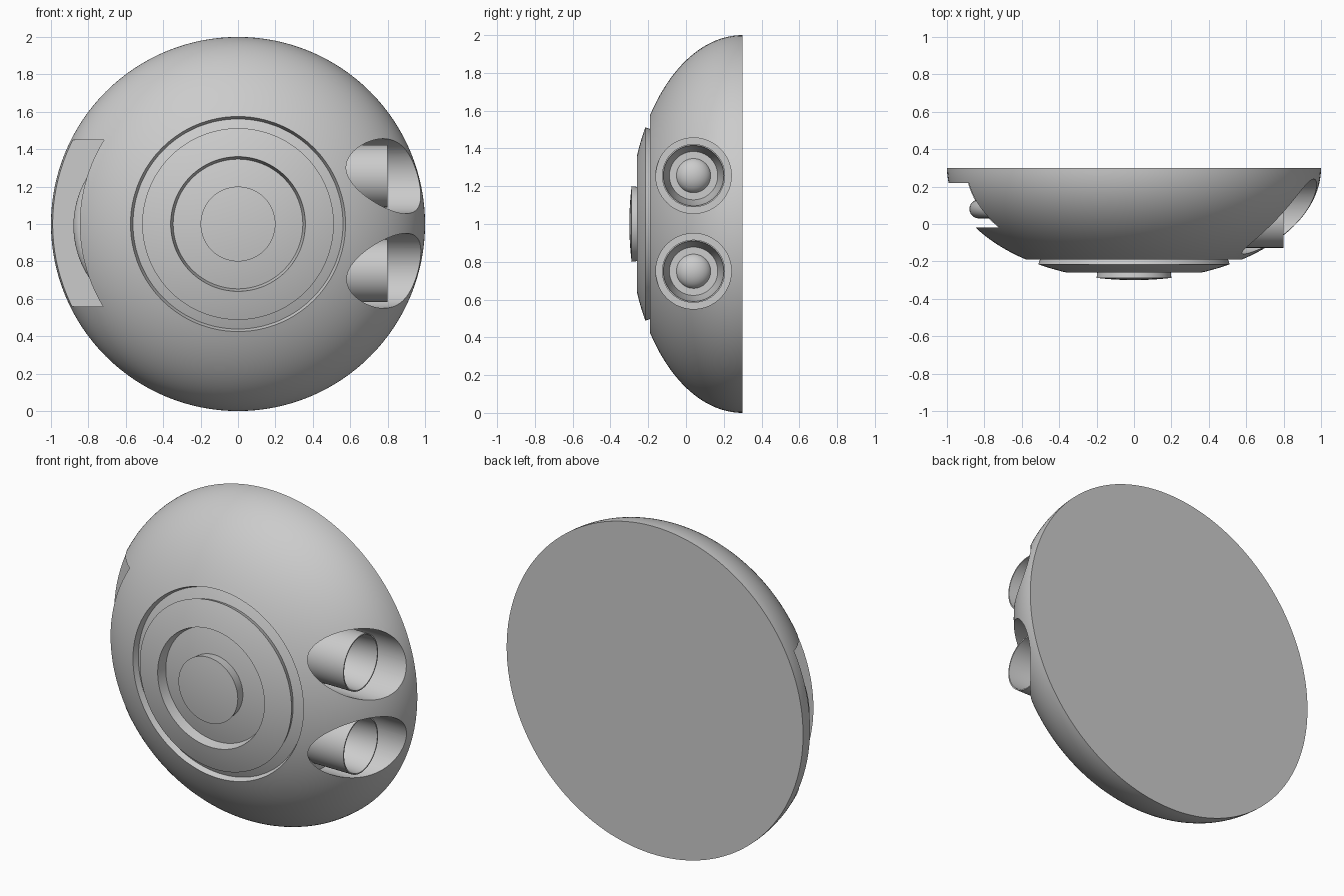
import bpy, bmesh, math
from mathutils import Vector, Matrix

if "Cube" in bpy.data.objects:
    bpy.data.objects.remove(bpy.data.objects["Cube"])


def finish(name, bm):
    bmesh.ops.remove_doubles(bm, verts=bm.verts, dist=1e-5)
    bmesh.ops.recalc_face_normals(bm, faces=bm.faces)
    me = bpy.data.meshes.new(name)
    bm.to_mesh(me)
    bm.free()
    ob = bpy.data.objects.new(name, me)
    bpy.context.collection.objects.link(ob)
    return ob


def lathe(name, profile, axis, center=(0, 0, 0), steps=96):
    """Revolve (radius, height) points around the x or y axis."""
    bm = bmesh.new()
    c = Vector(center)
    ax = Vector((1, 0, 0)) if axis == 'x' else Vector((0, 1, 0))
    vs = [bm.verts.new(c + ax * h + Vector((0, 0, r))) for r, h in profile]
    es = [bm.edges.new(p) for p in zip(vs, vs[1:])]
    bmesh.ops.spin(bm, geom=vs + es, cent=c, axis=ax, angle=math.tau,
                   steps=steps, use_duplicate=False)
    return finish(name, bm)


def select(ob):
    bpy.ops.object.select_all(action='DESELECT')
    ob.select_set(True)
    bpy.context.view_layer.objects.active = ob


def smooth(ob):
    select(ob)
    bpy.ops.object.shade_smooth_by_angle(angle=math.radians(30))


def cut(ob, cutter):
    cutter.hide_render = True
    m = ob.modifiers.new("cut", 'BOOLEAN')
    m.operation, m.solver, m.object = 'DIFFERENCE', 'EXACT', cutter
    select(ob)
    bpy.ops.object.modifier_apply(modifier=m.name)
    bpy.data.objects.remove(cutter)


def shell(r0, r1, n, depth=0.0):
    """Points on the flattened dome, optionally sunk along its normal."""
    pts = []
    for i in range(n + 1):
        a = math.asin(r0) + (math.asin(r1) - math.asin(r0)) * i / n
        r, h = math.sin(a), 0.6 * math.cos(a)
        nr, nh = Vector((r, h / 0.36)).normalized()
        pts.append((r - nr * depth, 0.3 - (h - nh * depth)))
    return pts


# Dome: button, ring recess, raised band, narrow groove, outer shell, flat back
profile = (shell(0, 0.2, 6) + shell(0.2, 0.36, 5, 0.06) + shell(0.36, 0.512, 6)
           + shell(0.512, 0.575, 3, 0.035) + shell(0.575, 1, 28) + [(0, 0.3)])
body = lathe("dome_body", profile, 'y', (0, 0, 1), 128)

# Sockets and tubes with lenses on the right side
for z, tag in ((1.256, "upper"), (0.75, "lower")):
    pos = (0, 0.04, z)
    cut(body, lathe("socket_cutter", [(0, 0.55), (0.2, 0.55), (0.2, 1.2), (0, 1.2)], 'x', pos))
    tube = lathe(tag + "_tube", [(0, 0.5), (0.167, 0.5), (0.167, 0.8), (0.16, 0.8),
                                 (0.15, 0.68), (0.128, 0.58), (0, 0.58)], 'x', pos, 64)
    lens = lathe(tag + "_lens", [(0.095 * math.cos(t * math.pi / 16),
                                  0.56 + 0.07 * math.sin(t * math.pi / 16))
                                 for t in range(9)], 'x', pos, 48)
    smooth(tube)
    smooth(lens)

# Slot on the left side
bm = bmesh.new()
bmesh.ops.create_cube(bm, size=1, matrix=Matrix.Translation((-0.94, 0.1, 1.004))
                      @ Matrix.Diagonal((0.52, 0.24, 0.89, 1)))
cut(body, finish("slot_cutter", bm))
smooth(body)

# Thumb wheel with a rounded rim, showing in the slot
rim = [(0.45 + 0.05 * math.sin(t * math.pi / 12), -0.05 * math.cos(t * math.pi / 12))
       for t in range(13)]
wheel = lathe("thumb_wheel", [(0, -0.05)] + rim + [(0, 0.05)], 'y', (-0.38, 0.08, 0.99))
smooth(wheel)
